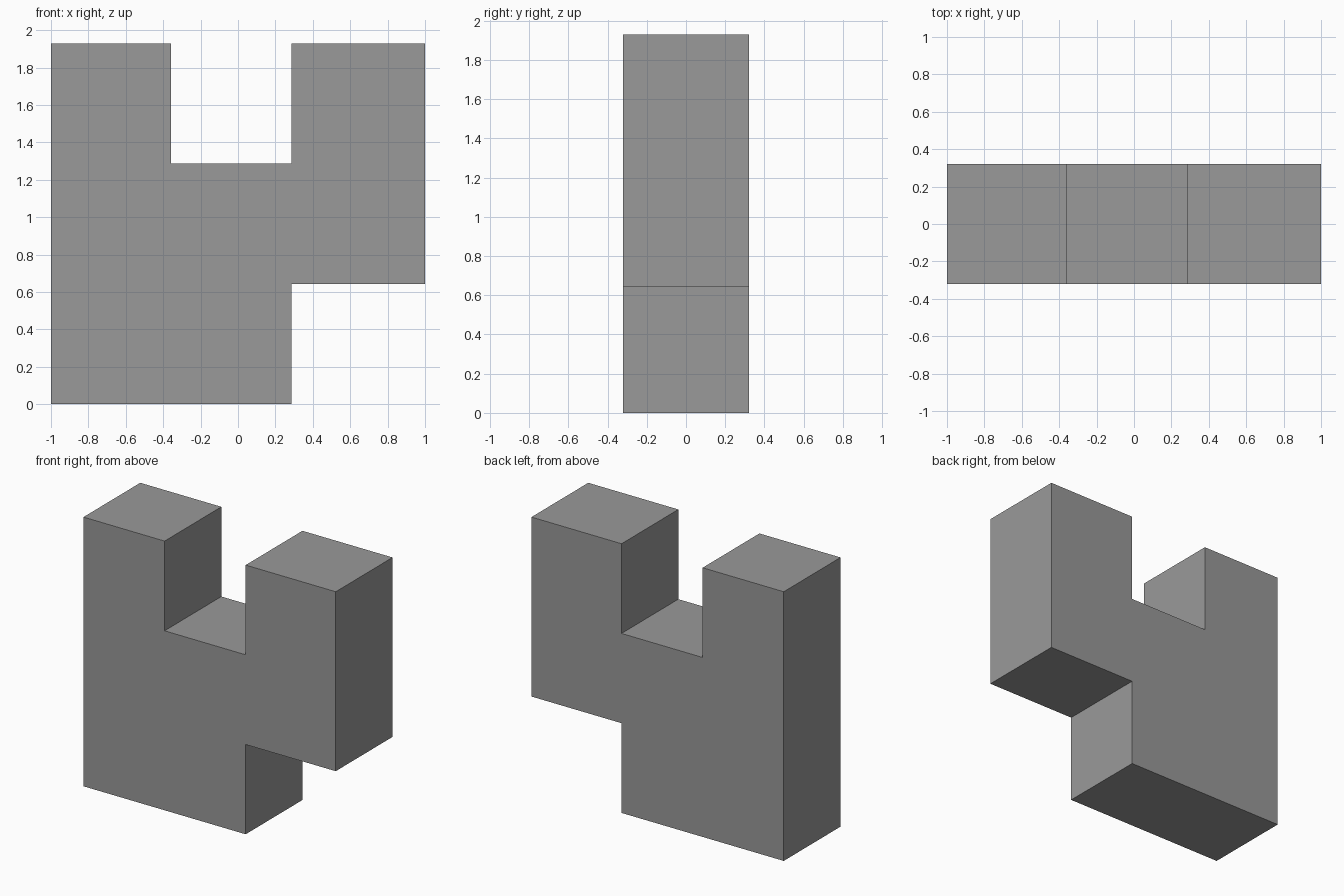
import bpy
import bmesh

if "Cube" in bpy.data.objects:
    bpy.data.objects.remove(bpy.data.objects["Cube"])

U = 0.643            # block unit: height is three units, depth is one
HALF_DEPTH = U / 2
X0, X1, X2, X3 = -1.0, -1.0 + U, -1.0 + 2 * U, 1.0

# Front outline: foot, side overhang, right prong, notch, left prong
outline = [
    (X0, 0), (X2, 0), (X2, U), (X3, U),
    (X3, 3 * U), (X2, 3 * U), (X2, 2 * U),
    (X1, 2 * U), (X1, 3 * U), (X0, 3 * U),
]

# Extrude the outline from front to back
bm = bmesh.new()
face = bm.faces.new([bm.verts.new((x, -HALF_DEPTH, z)) for x, z in outline])
result = bmesh.ops.extrude_face_region(bm, geom=[face], use_keep_orig=True)
moved = [v for v in result["geom"] if isinstance(v, bmesh.types.BMVert)]
bmesh.ops.translate(bm, verts=moved, vec=(0, 2 * HALF_DEPTH, 0))
bmesh.ops.recalc_face_normals(bm, faces=bm.faces)

mesh = bpy.data.meshes.new("notched_block")
bm.to_mesh(mesh)
bm.free()
block = bpy.data.objects.new("notched_block", mesh)
bpy.context.collection.objects.link(block)

# Dark grey finish
dark_grey = bpy.data.materials.new("dark_grey")
dark_grey.diffuse_color = (0.32, 0.32, 0.32, 1)
dark_grey.use_nodes = True
dark_grey.node_tree.nodes["Principled BSDF"].inputs["Base Color"].default_value = dark_grey.diffuse_color
mesh.materials.append(dark_grey)
